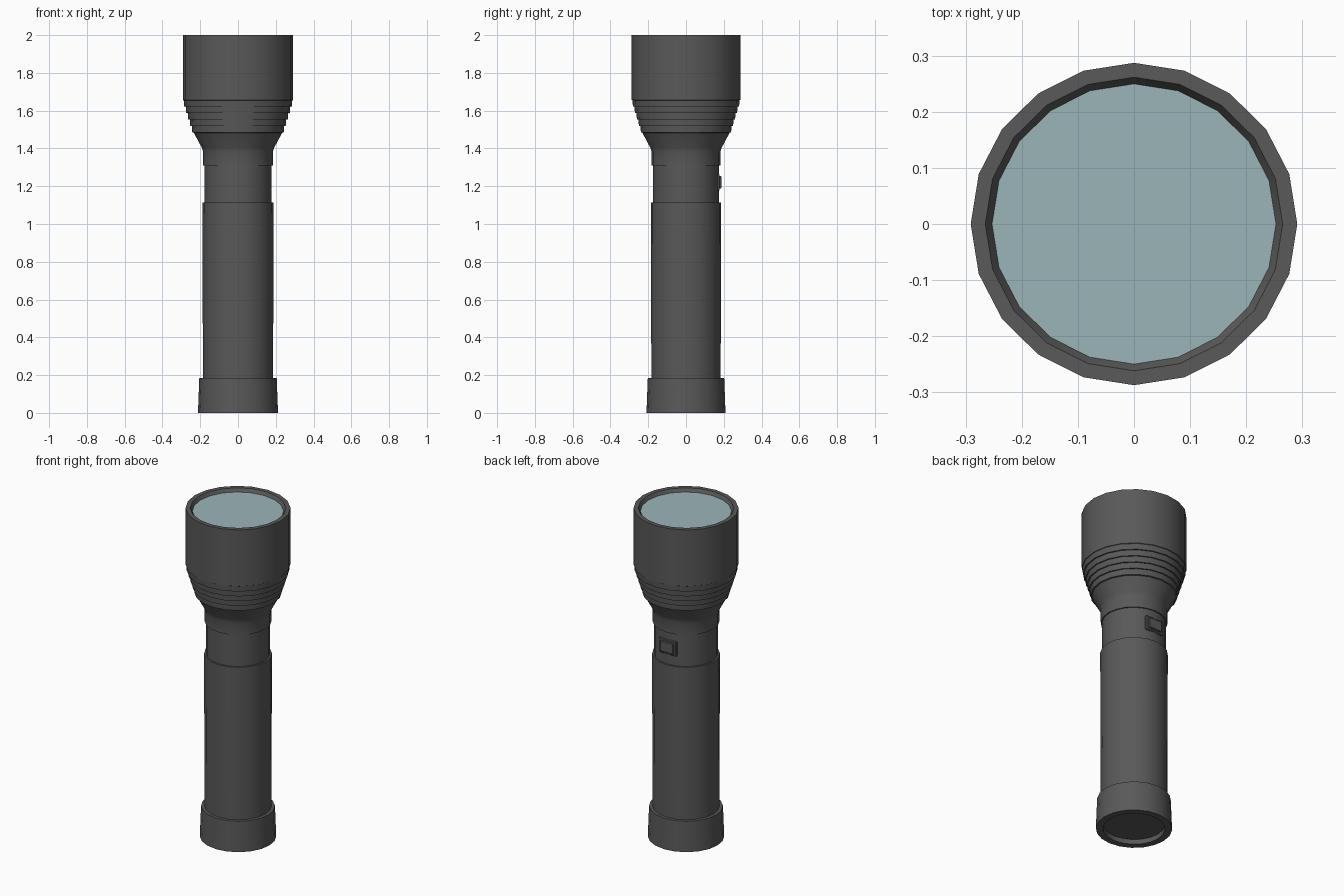
import bpy, bmesh, math

if "Cube" in bpy.data.objects:
    bpy.data.objects.remove(bpy.data.objects["Cube"])

SIDES = 20
Y_SCALE = 0.987


def material(name, rgb):
    m = bpy.data.materials.new(name)
    m.diffuse_color = (*rgb, 1)
    m.use_nodes = True
    m.node_tree.nodes["Principled BSDF"].inputs["Base Color"].default_value = m.diffuse_color
    return m


DARK = material("dark_plastic", (0.1, 0.1, 0.1))
GLASS = material("lens_glass", (0.33, 0.46, 0.48))


def finish(bm, name, mat):
    me = bpy.data.meshes.new(name)
    bm.to_mesh(me)
    bm.free()
    me.materials.append(mat)
    ob = bpy.data.objects.new(name, me)
    bpy.context.collection.objects.link(ob)
    bpy.ops.object.select_all(action='DESELECT')
    bpy.context.view_layer.objects.active = ob
    ob.select_set(True)
    bpy.ops.object.shade_smooth_by_angle(angle=math.radians(30))
    return ob


def lathe(name, profile, mat=DARK):
    """Turn a bottom-to-top (radius, z) profile around the z axis."""
    bm = bmesh.new()
    rings = []
    for r, z in profile:
        if r == 0:
            rings.append([bm.verts.new((0, 0, z))] * SIDES)
            continue
        angles = [2 * math.pi * i / SIDES for i in range(SIDES)]
        rings.append([bm.verts.new((r * math.cos(a), r * Y_SCALE * math.sin(a), z))
                      for a in angles])
    for lo, hi in zip(rings, rings[1:]):
        for i in range(SIDES):
            j = (i + 1) % SIDES
            corners = list(dict.fromkeys((lo[i], lo[j], hi[j], hi[i])))
            bm.faces.new(corners)
    return finish(bm, name, mat)


def rounded_box(name, x, y0, y1, z0, z1, bevel):
    bm = bmesh.new()
    bmesh.ops.create_cube(bm, size=1)
    for v in bm.verts:
        v.co = (v.co.x * 2 * x,
                (y0 + y1) / 2 + v.co.y * (y1 - y0),
                (z0 + z1) / 2 + v.co.z * (z1 - z0))
    bmesh.ops.bevel(bm, geom=bm.edges[:], offset=bevel, segments=1, affect='EDGES')
    return finish(bm, name, DARK)


# End cap with a shallow recess underneath
lathe("end_cap", [(0, 0.03), (0.172, 0.03), (0.172, 0), (0.212, 0),
                  (0.205, 0.185), (0.186, 0.185)])

# Grip tube and the slimmer switch collar above it
lathe("grip", [(0.186, 0.185), (0.188, 1.115), (0.178, 1.115)])
lathe("switch_collar", [(0.178, 1.115), (0.178, 1.31)])

# Flared head: neck, five stepped cooling ridges, bell and inner lip
head = [(0.178, 1.31), (0.185, 1.31), (0.185, 1.385), (0.192, 1.405), (0.234, 1.483)]
STEPS = 5
for i in range(STEPS):
    z = 1.485 + 0.034 * i
    r = 0.234 + 0.0107 * i
    head += [(r + 0.008, z), (r + 0.0107, z + 0.034)]
head += [(0.291, 1.657), (0.291, 2.0), (0.265, 2.0), (0.253, 1.98)]
lathe("head", head)

# Lens set just below the rim
lathe("lens", [(0.253, 1.98), (0, 1.98)], GLASS)

# Switch on the back
rounded_box("switch_frame", 0.058, 0.155, 0.178, 1.175, 1.265, 0.004)
rounded_box("switch_button", 0.045, 0.16, 0.188, 1.187, 1.253, 0.004)
